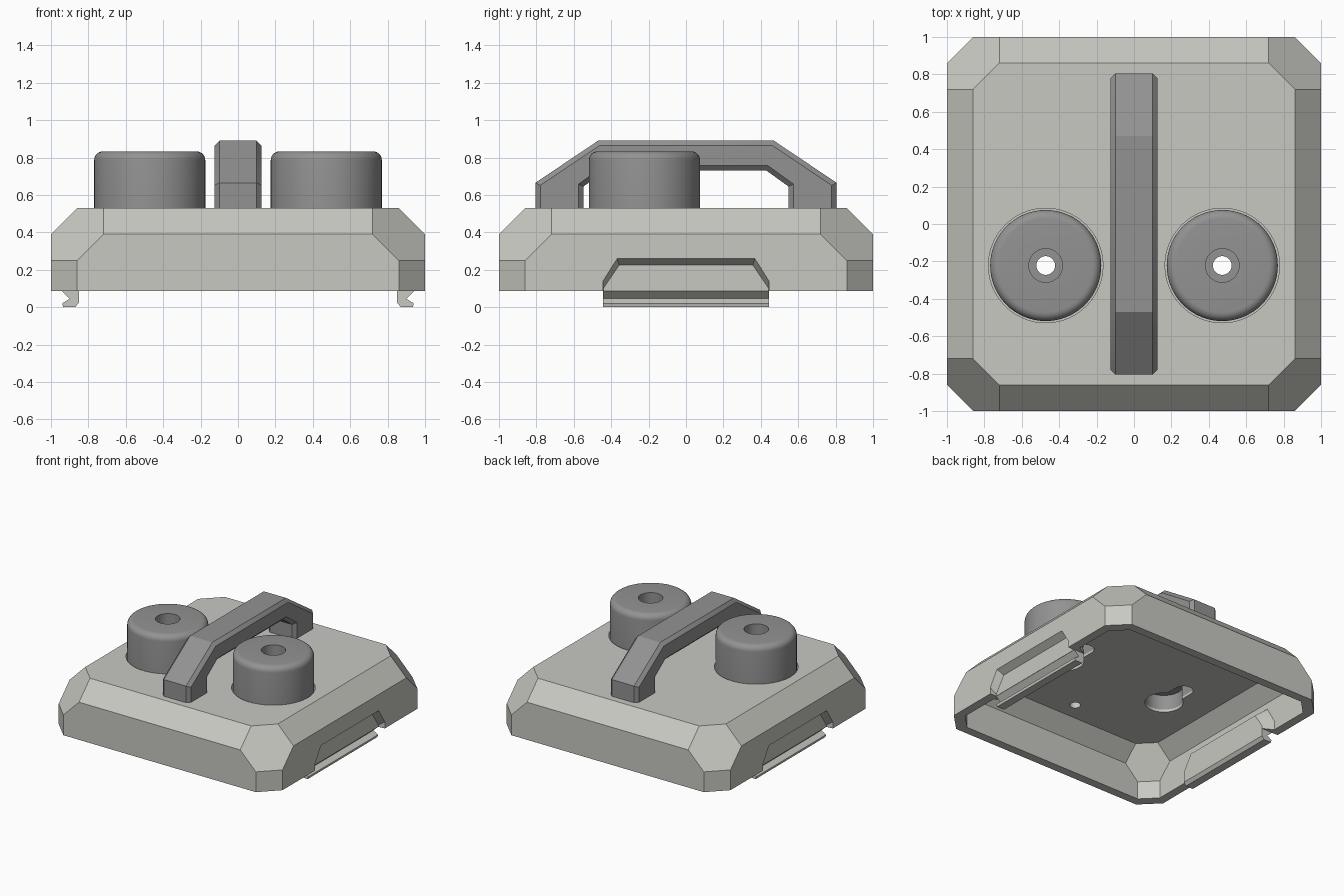
import bpy, bmesh, math

if "Cube" in bpy.data.objects:
    bpy.data.objects.remove(bpy.data.objects["Cube"])

def material(name, v):
    m = bpy.data.materials.new(name)
    m.diffuse_color = (*v, 1)
    m.use_nodes = True
    m.node_tree.nodes["Principled BSDF"].inputs["Base Color"].default_value = m.diffuse_color
    return m

LIGHT = material("light grey", (0.58, 0.58, 0.54))
DARK = material("dark grey", (0.29, 0.29, 0.29))

def finish(name, bm, mat=None):
    bmesh.ops.recalc_face_normals(bm, faces=bm.faces)
    me = bpy.data.meshes.new(name)
    bm.to_mesh(me)
    bm.free()
    ob = bpy.data.objects.new(name, me)
    bpy.context.collection.objects.link(ob)
    if mat:
        me.materials.append(mat)
    return ob

def hull(name, pts, mat=None):
    bm = bmesh.new()
    for p in pts:
        bm.verts.new(p)
    bmesh.ops.convex_hull(bm, input=bm.verts)
    bmesh.ops.dissolve_limit(bm, angle_limit=0.01, verts=bm.verts, edges=bm.edges)
    return finish(name, bm, mat)

def prism(name, pts, offset, mat=None):
    """Extrude a flat polygon along an offset."""
    bm = bmesh.new()
    a = [bm.verts.new(p) for p in pts]
    b = [bm.verts.new([p[i] + offset[i] for i in range(3)]) for p in pts]
    bm.faces.new(a)
    bm.faces.new(b)
    for i in range(len(a)):
        j = (i + 1) % len(a)
        bm.faces.new((a[i], a[j], b[j], b[i]))
    return finish(name, bm, mat)

def ring(x, y, z, r, n=40):
    return [(x + r * math.cos(i * math.tau / n), y + r * math.sin(i * math.tau / n), z) for i in range(n)]

def cylinder(x, y, r, z0, z1, n=40):
    return prism("cutter", ring(x, y, z0, r, n), (0, 0, z1 - z0))

def boolean(ob, tool, op='DIFFERENCE', keep=False):
    mod = ob.modifiers.new("cut", 'BOOLEAN')
    mod.operation, mod.object, mod.solver = op, tool, 'EXACT'
    bake(ob)
    if not keep:
        bpy.data.objects.remove(tool)

def bake(ob):
    dg = bpy.context.evaluated_depsgraph_get()
    me = bpy.data.meshes.new_from_object(ob.evaluated_get(dg))
    ob.modifiers.clear()
    ob.data = me

def smooth(ob):
    for p in ob.data.polygons:
        p.use_smooth = True
    ob.data.set_sharp_from_angle(angle=math.radians(30))

def chamfered_block(name, s, c, top, bottom, mat=None):
    pts = []
    for sx in (-1, 1):
        for sy in (-1, 1):
            for a, b, z in ((s - c, s - 2 * c, top), (s, s - 2 * c, top - c),
                            (s, s - c, top - 2 * c), (s, s - c, bottom)):
                pts += [(sx * a, sy * b, z), (sx * b, sy * a, z)]
    return hull(name, pts, mat)

def trapezoid(x, half, slope, z0, zside, ztop):
    return [(x, s * y, z) for s in (-1, 1)
            for y, z in ((half, z0), (half, zside), (half - slope, ztop))]

# hollow lid with chamfered corners
lid = chamfered_block("lid", 1.0, 0.14, 0.53, 0.086, LIGHT)
boolean(lid, chamfered_block("cavity", 0.93, 0.115, 0.46, 0.0))

# finger recesses in the side walls, with the wall bulging inward behind them
for s in (-1, 1):
    bulge = trapezoid(s * 0.95, 0.50, 0.08, 0.086, 0.17, 0.31) + \
        trapezoid(s * 0.85, 0.445, 0.08, 0.086, 0.11, 0.23)
    boolean(lid, hull("bulge", bulge, LIGHT), 'UNION')
    recess = trapezoid(s * 1.01, 0.445, 0.075, 0.0, 0.145, 0.265) + \
        trapezoid(s * 0.945, 0.442, 0.085, 0.0, 0.10, 0.225)
    boolean(lid, hull("recess", recess))

# clip rails with a V groove on the outside
clip = [(0.85, 0.10), (0.85, 0.025), (0.87, 0), (0.935, 0), (0.94, 0.02),
        (0.90, 0.045), (0.943, 0.086), (0.943, 0.10)]
for s, side in ((-1, "left"), (1, "right")):
    prism(side + "_clip", [(s * x, -0.445, z) for x, z in clip], (0, 0.89, 0), LIGHT)

# handle: bent bar with chamfered edges
half = [(0.805, 0.50), (0.805, 0.665), (0.47, 0.89)]
inner = [(0.43, 0.73), (0.548, 0.645), (0.548, 0.50)]
right = half + [(-y, z) for y, z in reversed(half)]
path = right + [(-y, z) for y, z in reversed(inner)] + inner
handle = prism("handle", [(-0.125, y, z) for y, z in path], (0.25, 0, 0), DARK)
bm = bmesh.new()
bm.from_mesh(handle.data)
rims = [e for e in bm.edges if abs(e.verts[0].co.x - e.verts[1].co.x) < 0.01]
bmesh.ops.bevel(bm, geom=rims, offset=0.026, segments=1, affect='EDGES')
bm.to_mesh(handle.data)
bm.free()

# screw holes under the handle feet
for y in (-0.67, 0.67):
    for ob in (lid, handle):
        boolean(ob, cylinder(0, y, 0.04, 0.40, 0.62, 24))

# round knobs with stepped bores, set in shallow seats
R, TOP, F = 0.297, 0.833, 0.047
fillet = [(R - F + F * math.cos(a), TOP - F + F * math.sin(a))
          for a in [i * math.pi / 12 for i in range(7)]]
section = [(0.14, 0.60), (0.14, 0.48), (R, 0.48)] + fillet + \
    [(0.09, TOP), (0.09, 0.74), (0.05, 0.74), (0.05, 0.60)]
N = 64
for s, side in ((-1, "left"), (1, "right")):
    cx, cy = s * 0.472, -0.222
    bm = bmesh.new()
    loops = [[bm.verts.new(p) for p in ring(cx, cy, z, r, N)] for r, z in section]
    for k, a in enumerate(loops):
        b = loops[(k + 1) % len(loops)]
        for i in range(N):
            j = (i + 1) % N
            bm.faces.new((a[i], a[j], b[j], b[i]))
    knob = finish(side + "_knob", bm, DARK)
    boolean(lid, cylinder(cx, cy, 0.306, 0.48, 0.7, N))
    boolean(lid, cylinder(cx, cy, 0.14, 0.40, 0.7, N))
    # keyhole slot running back from the bore
    slot = [p for z in (0.40, 0.62) for y in (cy, 0.0) for p in ring(cx, y, z, 0.07, 24)]
    cutter = hull("slot", slot)
    boolean(knob, cutter, keep=True)
    boolean(lid, cutter)
    smooth(knob)
smooth(lid)
smooth(handle)
